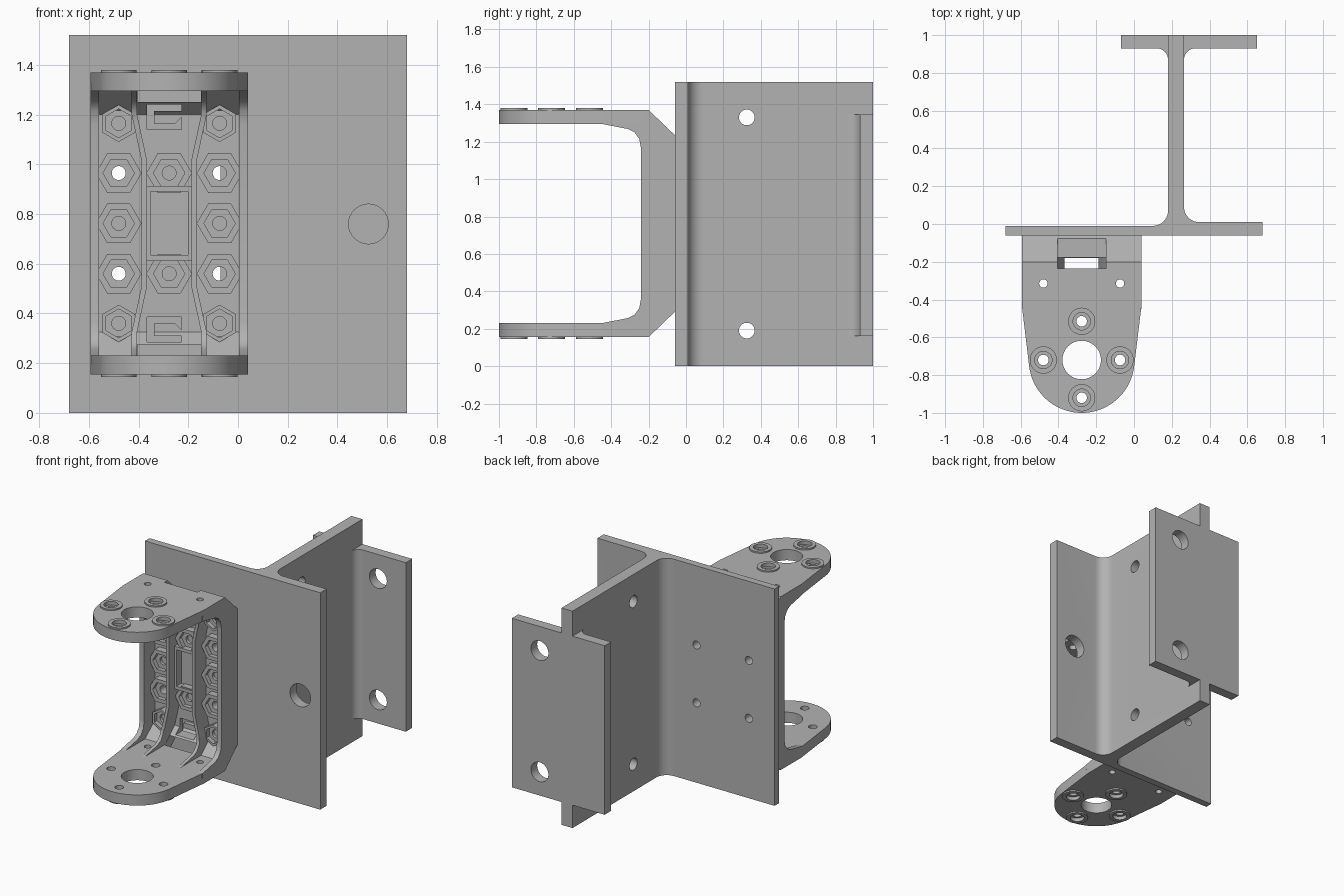
import bpy, bmesh
from math import sin, cos, pi, radians

cube = bpy.data.objects.get("Cube")
if cube:
    bpy.data.objects.remove(cube, do_unlink=True)

grey = bpy.data.materials.new("plain_grey")
grey.use_nodes = True
TONE = (0.45, 0.45, 0.45, 1)
grey.diffuse_color = TONE
grey.node_tree.nodes["Principled BSDF"].inputs["Base Color"].default_value = TONE

AXES = {"x": lambda a, b, h: (h, a, b),
        "y": lambda a, b, h: (a, h, b),
        "z": lambda a, b, h: (a, b, h)}
CX, MID, H = -0.277, 0.7625, 1.52   # bracket centre x, bracket mid height, beam height


def circle(a, b, r, n=32, turn=0):
    return [(a + r * cos(turn + 2 * pi * i / n), b + r * sin(turn + 2 * pi * i / n)) for i in range(n)]


def arc(a, b, r, start, end, n=10):
    angles = [radians(start + (end - start) * i / n) for i in range(n + 1)]
    return [(a + r * cos(t), b + r * sin(t)) for t in angles]


def box(a0, a1, b0, b1):
    return [(a0, b0), (a1, b0), (a1, b1), (a0, b1)]


def flip_z(pts):
    return [(a, 2 * MID - b) for a, b in reversed(pts)]


def flip_x(pts):
    return [(2 * CX - a, b) for a, b in reversed(pts)]


def solid(name, *prisms):
    """One object from prisms given as (outline, axis, low, high)."""
    bm = bmesh.new()
    for pts, axis, lo, hi in prisms:
        place = AXES[axis]
        low = [bm.verts.new(place(a, b, lo)) for a, b in pts]
        high = [bm.verts.new(place(a, b, hi)) for a, b in pts]
        bm.faces.new(low)
        bm.faces.new(high)
        for i in range(len(pts)):
            j = (i + 1) % len(pts)
            bm.faces.new((low[i], low[j], high[j], high[i]))
    bmesh.ops.recalc_face_normals(bm, faces=bm.faces)
    mesh = bpy.data.meshes.new(name)
    bm.to_mesh(mesh)
    bm.free()
    mesh.materials.append(grey)
    obj = bpy.data.objects.new(name, mesh)
    bpy.context.collection.objects.link(obj)
    return obj


def combine(obj, operation, *prisms):
    """Boolean with helper prisms, which are removed afterwards."""
    helper = solid("helper", *prisms)
    mod = obj.modifiers.new("boolean", "BOOLEAN")
    mod.operation, mod.solver, mod.object = operation, "EXACT", helper
    bpy.context.view_layer.objects.active = obj
    bpy.ops.object.modifier_apply(modifier=mod.name)
    bpy.data.objects.remove(helper, do_unlink=True)


# Beam: front plate and web with rounded roots
W0, W1, R = 0.18, 0.265, 0.08
beam_outline = ([(-0.68, -0.06), (0.68, -0.06), (0.68, 0.01)]
                + arc(W1 + R, 0.01 + R, R, 270, 180) + [(W1, 1), (W0, 1)]
                + arc(W0 - R, -0.01 + R, R, 0, -90) + [(-0.68, -0.01)])
beam = solid("front_plate_and_web", (beam_outline, "z", 0, H))
bolt_xs, bolt_zs = (CX - 0.203, CX + 0.203), (0.56, 0.965)
combine(beam, "DIFFERENCE",
        (circle(0.525, 0.76, 0.08), "y", -0.2, 0.1),
        *[(circle(0.325, z, 0.042), "x", 0, 0.4) for z in (0.19, 1.33)],
        *[(circle(x, z, 0.028), "y", -0.2, 0.1) for x in bolt_xs for z in bolt_zs])

# Rear flange, shorter than the web, with small rounded roots
F = 0.06
flange_outline = ([(-0.07, 1), (-0.07, 0.93)] + arc(W0 - F, 0.93 - F, F, 90, 0)
                  + arc(W1 + F, 0.93 - F, F, 180, 90) + [(0.65, 0.93), (0.65, 1)])
flange = solid("rear_flange", (flange_outline, "z", 0.16, 1.345))
combine(flange, "DIFFERENCE", *[(circle(0.435, z, 0.068), "y", 0.8, 1.1) for z in (0.325, 1.175)])

# Bracket shell: a C profile trimmed to the rounded arm outline
upper = [(-0.06, 1.235), (-0.2, 1.37), (-1, 1.37), (-1, 1.295), (-0.23, 1.295), (-0.12, 1.2)]
shell = solid("bracket_shell", (upper + flip_z(upper), "x", CX - 0.317, CX + 0.317))
side = [(CX + 0.317, -0.05), (CX + 0.317, -0.43)]
outline = flip_x(side) + arc(CX, -0.72, 0.28, 188, 352, 40) + list(reversed(side))
outline = [p for p in flip_x(side)[::-1]] + arc(CX, -0.72, 0.28, 188, 352, 40) + side[::-1]
combine(shell, "INTERSECT", (outline, "z", 0, 1.5))

# Arm holes, cable slots and bolt holes
screws = [(CX, -0.515), (CX, -0.92), (CX - 0.203, -0.72), (CX + 0.203, -0.72)]
combine(shell, "DIFFERENCE",
        (circle(CX, -0.72, 0.102, 48), "z", 0, 1.5),
        *[(circle(x, y, 0.028), "z", 0, 1.5) for x, y in screws],
        *[(circle(CX + s * 0.203, -0.315, 0.022), "z", 0, 1.5) for s in (-1, 1)],
        *[(circle(x, z, 0.028), "y", -0.3, 0.1) for x in bolt_xs for z in bolt_zs],
        *[(box(CX - 0.128, CX + 0.128, -0.235, -0.03), "z", *span)
          for span in ((1.25, 1.5), (0, 2 * MID - 1.25))])
combine(shell, "DIFFERENCE",
        *[(circle(x, y, 0.046), "z", *span) for x, y in screws
          for span in ((1.355, 1.5), (0, 2 * MID - 1.355))])

# Hooked cable grooves above and below the centre column
hook = [(CX - 0.09, 1.14), (CX + 0.05, 1.14), (CX + 0.05, 1.19), (CX + 0.025, 1.165),
        (CX - 0.06, 1.165), (CX - 0.06, 1.215), (CX + 0.05, 1.215), (CX + 0.05, 1.24), (CX - 0.09, 1.24)]
combine(shell, "DIFFERENCE", (hook, "y", -0.3, -0.09), (flip_z(hook), "y", -0.3, -0.09))

# Ribs: two straight outer ones and two bowed inner ones that sweep into the arms
rib_upper = [(-0.08, 1.2), (-0.2, 1.33), (-0.45, 1.33), (-0.45, 1.295),
             (-0.31, 1.268), (-0.275, 1.25), (-0.25, 1.215), (-0.24, 1.16)]
rib_profile = rib_upper + flip_z(rib_upper)
for label, s in (("right", -1), ("left", 1)):
    solid(label + "_outer_rib", (rib_profile, "x", CX + s * 0.282, CX + s * 0.317))
    bend = [(0.129, 1.4), (0.129, 1.2), (0.09, 1.02)]
    inner_edge = [(CX + s * a, b) for a, b in bend]
    inner_edge += flip_z(inner_edge)
    outer_edge = [(a + s * 0.022, b) for a, b in inner_edge]
    rib = solid(label + "_inner_rib", (inner_edge + outer_edge[::-1], "y", -0.6, 0))
    combine(rib, "INTERSECT", (rib_profile, "x", -1, 1))


# Hexagonal nut seats
def nut_seat(x, z, r, inner, turn, through):
    seat = solid("nut_seat", (circle(x, z, r, 6, turn), "y", -0.17, -0.11))
    combine(seat, "DIFFERENCE", (circle(x, z, inner, 6, turn), "y", -0.3, -0.14))
    combine(seat, "DIFFERENCE", (circle(x, z, 0.028, 24), "y", -0.3, 0 if through else -0.12))


for x in bolt_xs:
    for z in (0.36, 0.56, 0.7625, 0.965, 1.165):
        pointed = z in (0.36, 1.165)
        nut_seat(x, z, 0.075 if pointed else 0.092, 0.058 if pointed else 0.063,
                 pi / 6 if pointed else 0, z in bolt_zs)
for z in bolt_zs:
    nut_seat(CX, z, 0.092, 0.063, 0, False)

# Centre block with a rectangular pocket
block = solid("centre_block", (box(CX - 0.092, CX + 0.092, 0.612, 0.912), "y", -0.18, -0.1))
combine(block, "DIFFERENCE", (box(CX - 0.075, CX + 0.075, 0.635, 0.89), "y", -0.3, -0.125))

# Raised screw rings on the outside of both arms
for x, y in screws:
    for label, lo, hi in (("upper", 1.365, 1.38), ("lower", 0.145, 0.16)):
        ring = solid(label + "_screw_ring", (circle(x, y, 0.072), "z", lo, hi))
        combine(ring, "DIFFERENCE", (circle(x, y, 0.046), "z", lo - 0.1, hi + 0.1))

# Crisp edges with smooth rounded surfaces
for obj in bpy.context.scene.objects:
    obj.select_set(obj.type == "MESH")
bpy.context.view_layer.objects.active = shell
bpy.ops.object.shade_smooth_by_angle(angle=radians(30))
